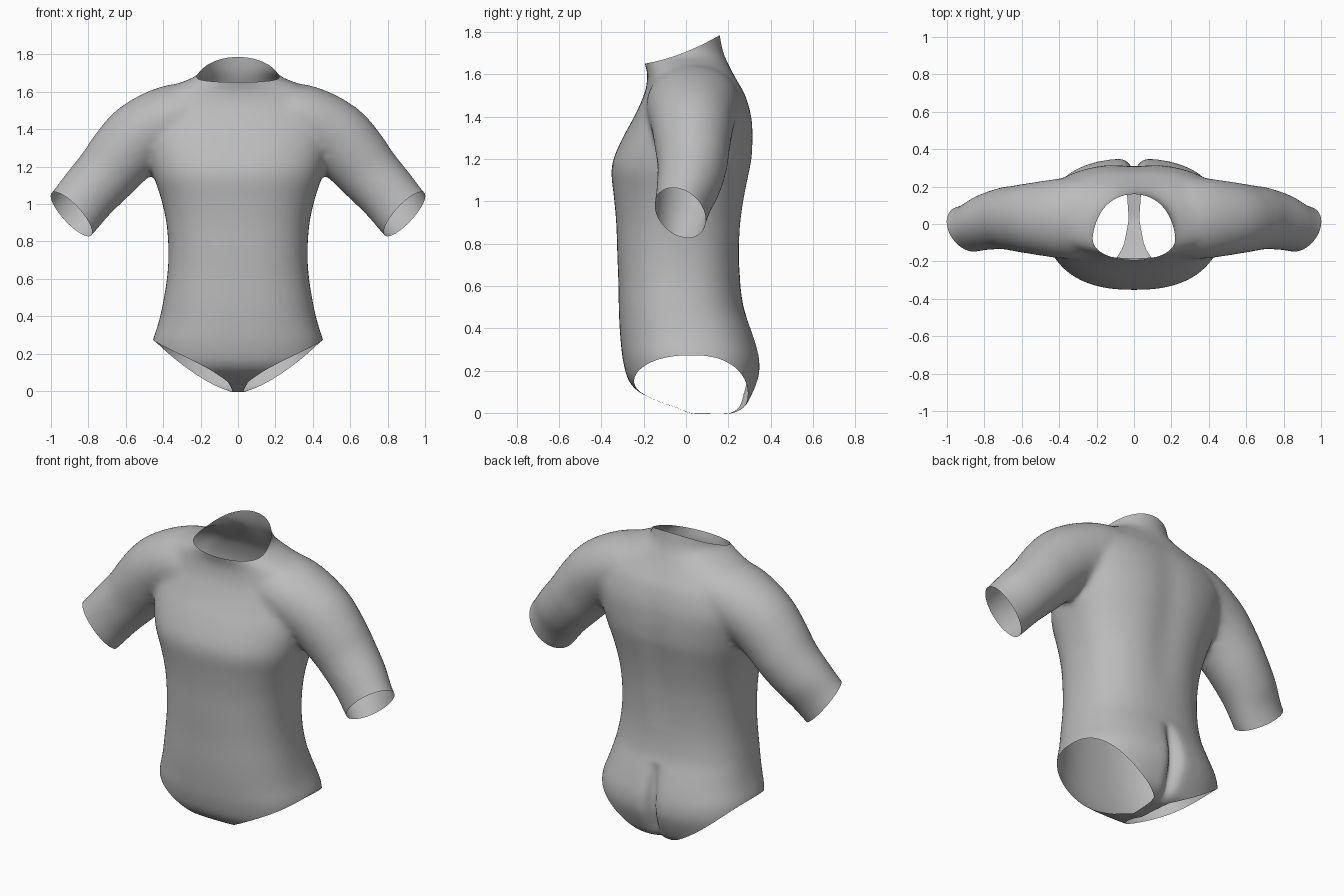
import bpy
import bmesh
from math import cos, sin, pi, exp
from mathutils import Vector

cube = bpy.data.objects.get("Cube")
if cube:
    bpy.data.objects.remove(cube)

SIDES = 64


def spow(v, p):
    return (abs(v) ** p) * (1 if v >= 0 else -1)


def densify(rows, steps=4):
    """Smooth curve through rows of numbers."""
    out = []
    last = len(rows) - 1
    for i in range(last):
        quad = [rows[max(i - 1, 0)], rows[i], rows[i + 1], rows[min(i + 2, last)]]
        for k in range(steps):
            t = k / steps
            out.append([b + .5 * t * (c - a + t * (2 * a - 5 * b + 4 * c - d
                                                   + t * (3 * (b - c) + d - a)))
                        for a, b, c, d in zip(*quad)])
    return out + [list(rows[last])]


def loft(bm, rings):
    """Closed skin through rings of (centre, axis_u, axis_v, roundness)."""
    loops = []
    for c, u, v, e in rings:
        loops.append([bm.verts.new(c + u * spow(cos(2 * pi * i / SIDES), 2 / e)
                                   + v * spow(sin(2 * pi * i / SIDES), 2 / e))
                      for i in range(SIDES)])
    for a, b in zip(loops, loops[1:]):
        for i in range(SIDES):
            j = (i + 1) % SIDES
            bm.faces.new((a[i], a[j], b[j], b[i]))
    bm.faces.new(loops[0][::-1])
    bm.faces.new(loops[-1])


def cut(bm, region, point, normal, height=lambda x, y: 0.0):
    """Remove the part beyond a plane, bent by a height function."""
    for v in bm.verts:
        v.tag = region(v.co)
    verts = [v for v in bm.verts if v.tag]
    edges = [e for e in bm.edges if all(v.tag for v in e.verts)]
    faces = [f for f in bm.faces if all(v.tag for v in f.verts)]
    for v in bm.verts:
        v.co.z -= height(v.co.x, v.co.y)
    bmesh.ops.bisect_plane(bm, geom=verts + edges + faces, dist=1e-5,
                           plane_co=point, plane_no=normal, clear_outer=True)
    for v in bm.verts:
        v.co.z += height(v.co.x, v.co.y)


# Torso levels: height, half width, front y, back y, roundness
torso = [
    (-.005, .42, .02, .22, 2.4), (.02, .43, -.03, .27, 2.4),
    (.05, .44, -.12, .295, 2.4), (.10, .45, -.225, .32, 2.4),
    (.15, .455, -.27, .34, 2.4), (.20, .46, -.288, .351, 2.4),
    (.27, .456, -.302, .347, 2.4), (.35, .43, -.31, .325, 2.4),
    (.42, .412, -.315, .30, 2.4), (.50, .396, -.318, .272, 2.4),
    (.62, .378, -.32, .256, 2.4), (.75, .372, -.325, .255, 2.4),
    (.90, .383, -.33, .265, 2.4), (1.03, .412, -.342, .285, 2.4),
    (1.13, .445, -.353, .305, 2.4), (1.20, .465, -.343, .318, 2.4),
    (1.30, .49, -.30, .322, 2.4), (1.40, .51, -.245, .315, 2.4),
    (1.50, .51, -.20, .286, 2.3), (1.56, .48, -.185, .252, 2.2),
    (1.61, .405, -.183, .222, 2.1), (1.65, .305, -.195, .20, 2),
    (1.69, .218, -.205, .182, 2), (1.74, .195, -.21, .168, 2),
    (1.86, .19, -.21, .15, 2),
]
bm = bmesh.new()
loft(bm, [(Vector((0, (f + b) / 2, z)), Vector((w, 0, 0)),
           Vector((0, (b - f) / 2, 0)), e) for z, w, f, b, e in densify(torso)])

# Sleeve path: x, y, z, radius, depth radius
sleeve = densify([
    (.16, .04, 1.50, .145, .19), (.26, .035, 1.48, .172, .215),
    (.38, .03, 1.44, .188, .215), (.52, .03, 1.36, .192, .195),
    (.62, .03, 1.26, .183, .178), (.70, .03, 1.165, .17, .165),
    (.80, .01, 1.055, .16, .15), (.89, -.025, .945, .156, .13),
    (1.04, -.06, .78, .154, .125)])
for s in (1, -1):
    rings = []
    for i, (x, y, z, r, d) in enumerate(sleeve):
        a = sleeve[max(i - 1, 0)]
        b = sleeve[min(i + 1, len(sleeve) - 1)]
        t = Vector((b[0] - a[0], 0, b[2] - a[2])).normalized()
        rings.append((Vector((s * x, y, z)), Vector((-s * t.z, 0, t.x)) * r,
                      Vector((0, d, 0)), 2))
    loft(bm, rings)
bmesh.ops.recalc_face_normals(bm, faces=bm.faces[:])

mesh = bpy.data.meshes.new("bodysuit")
bm.to_mesh(mesh)
bm.free()
suit = bpy.data.objects.new("bodysuit", mesh)
bpy.context.collection.objects.link(suit)

# Fuse the torso and sleeves into one soft skin
fuse = suit.modifiers.new("fuse", "REMESH")
fuse.mode = "VOXEL"
fuse.voxel_size = 0.015
soften = suit.modifiers.new("soften", "SMOOTH")
soften.factor = 0.5
soften.iterations = 16
bpy.context.view_layer.update()
fused = bpy.data.meshes.new_from_object(
    suit.evaluated_get(bpy.context.evaluated_depsgraph_get()))
suit.modifiers.clear()
suit.data = fused
fused.name = "bodysuit"

bm = bmesh.new()
bm.from_mesh(fused)

# Seat crease and shallow spine groove
for v in bm.verts:
    x, y, z = v.co
    if y > .1:
        back = min(1, (y - .1) / .1)
        seat = max(0, 1 - ((z - .21) / .25) ** 2)
        spine = max(0, 1 - ((z - 1.15) / .5) ** 2)
        v.co.y -= back * (.06 * seat * exp(-abs(x / .032) ** 1.5)
                          + .014 * spine * exp(-(x / .1) ** 2))


def leg_line(x, y):
    b = min(1, max(0, (y + .25) / .5))
    front = .04 + .51 * abs(x)
    back = -.01 + .28 * (abs(x) / .45) ** 1.5
    return front * (1 - b) + back * b - .06 * exp(-(x / .03) ** 2)


def neck_line(x, y):
    t = max(0, y + .2)
    return 1.65 + .17 * t + .58 * t * t


# Openings: legs, neck and cuffs
cut(bm, lambda p: p.z < .42, (0, 0, 0), (0, 0, -1), leg_line)
cut(bm, lambda p: p.z > 1.55 and abs(p.x) < .25, (0, 0, 0), (0, 0, 1), neck_line)
for s in (1, -1):
    cut(bm, lambda p: p.x * s > .6, (s * .89, -.025, .945), (s * .72, -.4, -.67))

bm.to_mesh(fused)
bm.free()

fabric = bpy.data.materials.new("grey fabric")
fabric.use_nodes = True
grey = (.5, .5, .5, 1)
fabric.diffuse_color = grey
fabric.node_tree.nodes["Principled BSDF"].inputs["Base Color"].default_value = grey
fused.materials.clear()
fused.materials.append(fabric)
for p in fused.polygons:
    p.material_index = 0
fused.shade_smooth()
